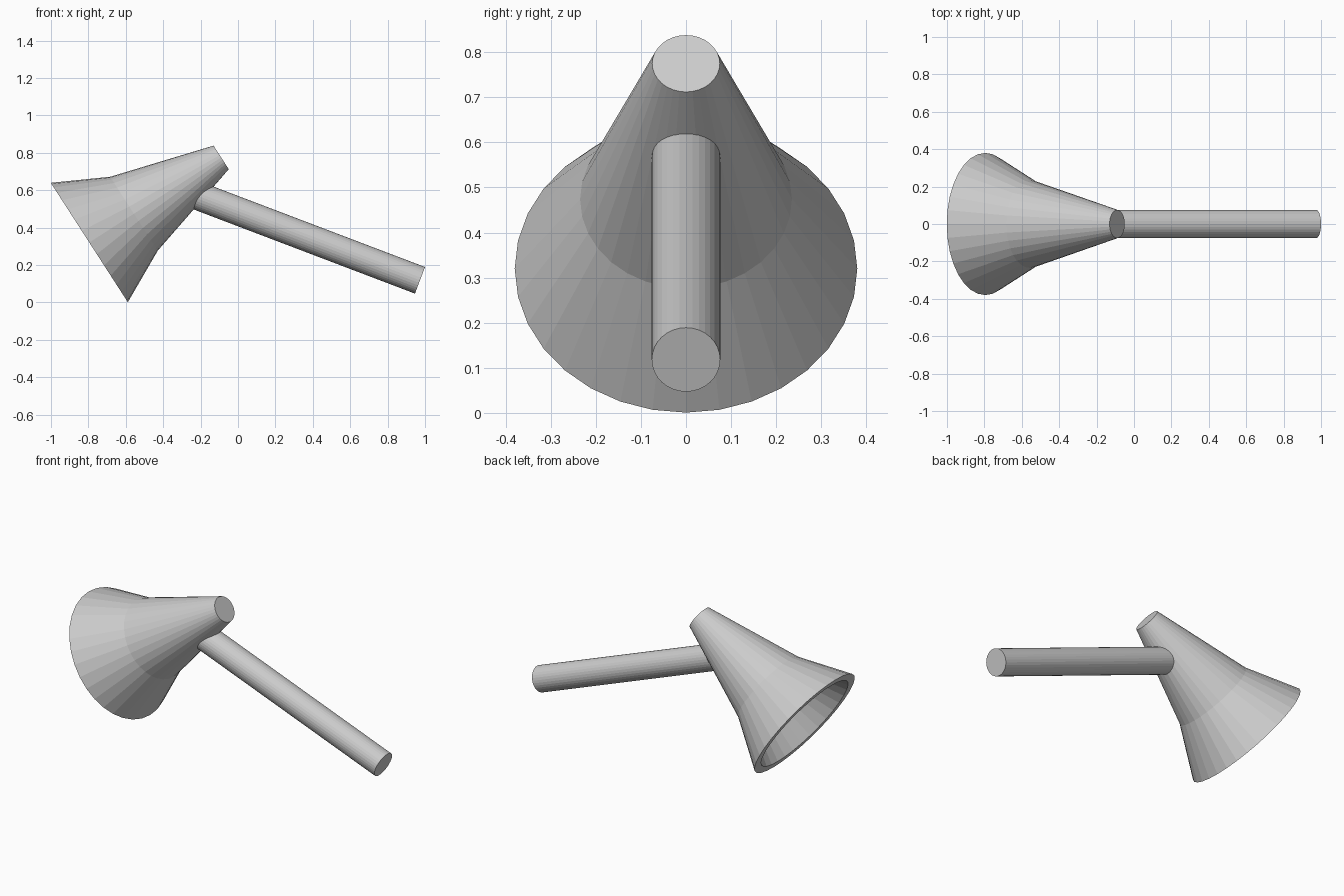
import bpy, bmesh
from math import cos, sin, tau
from mathutils import Vector

if "Cube" in bpy.data.objects:
    bpy.data.objects.remove(bpy.data.objects["Cube"])

SIDES = 32


def lathe(name, start, end, profile):
    """Revolve (radius, distance along axis) points about start->end, capping both ends."""
    start, end = Vector(start), Vector(end)
    axis = (end - start).normalized()
    side = Vector((0, 1, 0))
    up = axis.cross(side)
    bm = bmesh.new()
    rings = []
    for r, h in profile:
        rings.append([bm.verts.new(start + axis * h
                                   + side * (r * cos(tau * i / SIDES))
                                   + up * (r * sin(tau * i / SIDES)))
                      for i in range(SIDES)])
    for a, b in zip(rings, rings[1:]):
        for i in range(SIDES):
            j = (i + 1) % SIDES
            bm.faces.new((a[i], a[j], b[j], b[i]))
    bm.faces.new(rings[0])
    bm.faces.new(rings[-1])
    bmesh.ops.recalc_face_normals(bm, faces=bm.faces)
    mesh = bpy.data.meshes.new(name)
    bm.to_mesh(mesh)
    bm.free()
    obj = bpy.data.objects.new(name, mesh)
    bpy.context.collection.objects.link(obj)
    return obj


# Hollow flared head: inner cavity, flat rim, outer flare, narrow closed tip
lathe("flared_head", (-0.795, 0, 0.32), (-0.09, 0, 0.775),
      [(0.03, 0.79), (0.19, 0.285), (0.33, 0), (0.38, 0), (0.235, 0.284), (0.075, 0.839)])

# Straight round arm, set into the underside of the head
arm_start, arm_end = Vector((-0.25, 0, 0.583)), Vector((0.973, 0, 0.118))
lathe("arm", arm_start, arm_end, [(0.076, 0), (0.076, (arm_end - arm_start).length)])
